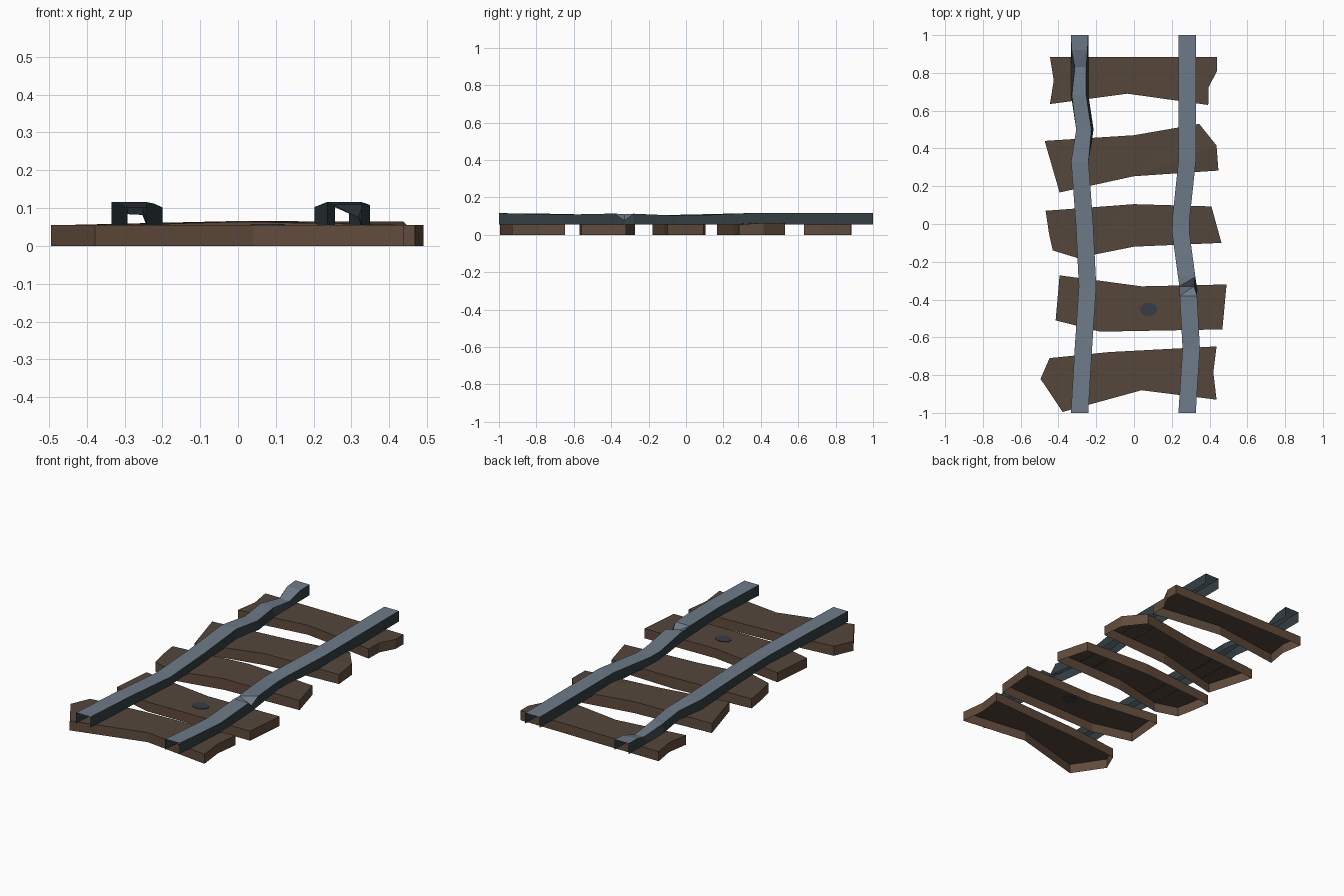
import bpy, bmesh, math

if "Cube" in bpy.data.objects:
    bpy.data.objects.remove(bpy.data.objects["Cube"])


def material(name, rgb):
    m = bpy.data.materials.new(name)
    m.diffuse_color = (*rgb, 1)
    m.use_nodes = True
    m.node_tree.nodes["Principled BSDF"].inputs["Base Color"].default_value = m.diffuse_color
    return m


WOOD_TOP = material("weathered wood top", (.089, .062, .043))
WOOD_SIDE = material("brown wood side", (.118, .071, .045))
STEEL_TOP = material("worn steel top", (.155, .195, .248))
STEEL_SIDE = material("dark steel side", (.033, .050, .055))
SPOT = material("dark knot", (.040, .046, .057))


def finish(name, bm, mats):
    me = bpy.data.meshes.new(name)
    bm.to_mesh(me)
    bm.free()
    for m in mats:
        me.materials.append(m)
    ob = bpy.data.objects.new(name, me)
    bpy.context.collection.objects.link(ob)
    return ob


# wooden tie: an outline raised into a shell, open underneath
def tie(name, outline, bumps={}):
    bm = bmesh.new()
    low = [bm.verts.new((x, y, 0)) for x, y in outline]
    top = [bm.verts.new((x, y, bumps.get(i, .055))) for i, (x, y) in enumerate(outline)]
    n = len(outline)
    for i in range(n):
        j = (i + 1) % n
        bm.faces.new((low[j], low[i], top[i], top[j])).material_index = 1
    cap = bm.faces.new(top[::-1])
    bmesh.ops.triangulate(bm, faces=[cap])
    finish(name, bm, [WOOD_TOP, WOOD_SIDE])


# outlines run clockwise seen from above
tie("tie_back", [(-.445, .885), (-.12, .885), (.44, .883), (.44, .81), (.395, .725),
                 (.393, .63), (-.035, .69), (-.445, .635), (-.425, .76)])
tie("tie_mid_back", [(-.473, .44), (0, .47), (.345, .53), (.437, .415), (.447, .283),
                     (0, .253), (-.394, .167)], {1: .066, 2: .062, 3: .064, 5: .066})
tie("tie_middle", [(-.468, .07), (0, .105), (.41, .093), (.463, -.10), (0, -.12),
                   (-.30, -.18), (-.43, -.14), (-.45, -.05)], {1: .064, 4: .064})
tie("tie_mid_front", [(-.394, -.272), (.04, -.33), (.49, -.32), (.468, -.558),
                      (-.18, -.57), (-.415, -.51)])
tie("tie_front", [(-.447, -.71), (-.13, -.678), (.437, -.648), (.42, -.785), (.437, -.93),
                  (.04, -.88), (-.378, -.995), (-.495, -.82)])

# dark knot, a thin plate visible from both sides of the tie
bm = bmesh.new()
bmesh.ops.create_cone(bm, cap_ends=True, segments=10, radius1=1, radius2=1, depth=.006)
bmesh.ops.scale(bm, vec=(.047, .037, 1), verts=bm.verts)
bmesh.ops.translate(bm, vec=(.078, -.452, .055), verts=bm.verts)
finish("tie_knot", bm, [SPOT])


# bent rail: a channel, open below and at both ends
# section = (y, centre x, left top height, right top height, left inset, right inset)
def rail(name, sections):
    bm = bmesh.new()
    rows = []
    for y, x, zl, zr, il, ir in sections:
        l, r = x - .046, x + .046
        rows.append([bm.verts.new(p) for p in
                     ((l, y, .055), (l + il, y, zl), (r - ir, y, zr), (r, y, .055))])
    for a, b in zip(rows, rows[1:]):
        for k in range(3):
            f = bm.faces.new((a[k], a[k + 1], b[k + 1], b[k]))
            f.material_index = 0 if k == 1 else 1
    bmesh.ops.triangulate(bm, faces=[f for f in bm.faces if f.material_index == 0])
    bmesh.ops.recalc_face_normals(bm, faces=bm.faces)
    if sum(f.normal.z for f in bm.faces) < 0:
        bmesh.ops.reverse_faces(bm, faces=bm.faces)
    finish(name, bm, [STEEL_TOP, STEEL_SIDE])


rail("left_rail", [(-1, -.288, .116, .116, 0, 0), (-.66, -.268, .112, .112, 0, 0),
                   (-.33, -.246, .102, .102, 0, 0), (0, -.262, .108, .108, 0, 0),
                   (.33, -.287, .116, .116, 0, 0), (.50, -.26, .108, .102, 0, .012),
                   (.68, -.287, .108, .100, .004, .012), (.83, -.287, .085, .082, .02, .012),
                   (.92, -.288, .112, .112, .004, .004), (1, -.288, .116, .116, 0, 0)])
rail("right_rail", [(-1, .281, .116, .116, 0, 0), (-.66, .303, .108, .108, 0, 0),
                    (-.38, .288, .114, .114, 0, 0), (-.33, .286, .110, .075, 0, .015),
                    (-.28, .279, .113, .113, 0, 0), (-.05, .248, .103, .103, 0, 0),
                    (.03, .249, .103, .103, 0, 0), (.33, .281, .116, .116, 0, 0),
                    (1, .281, .116, .116, 0, 0)])
